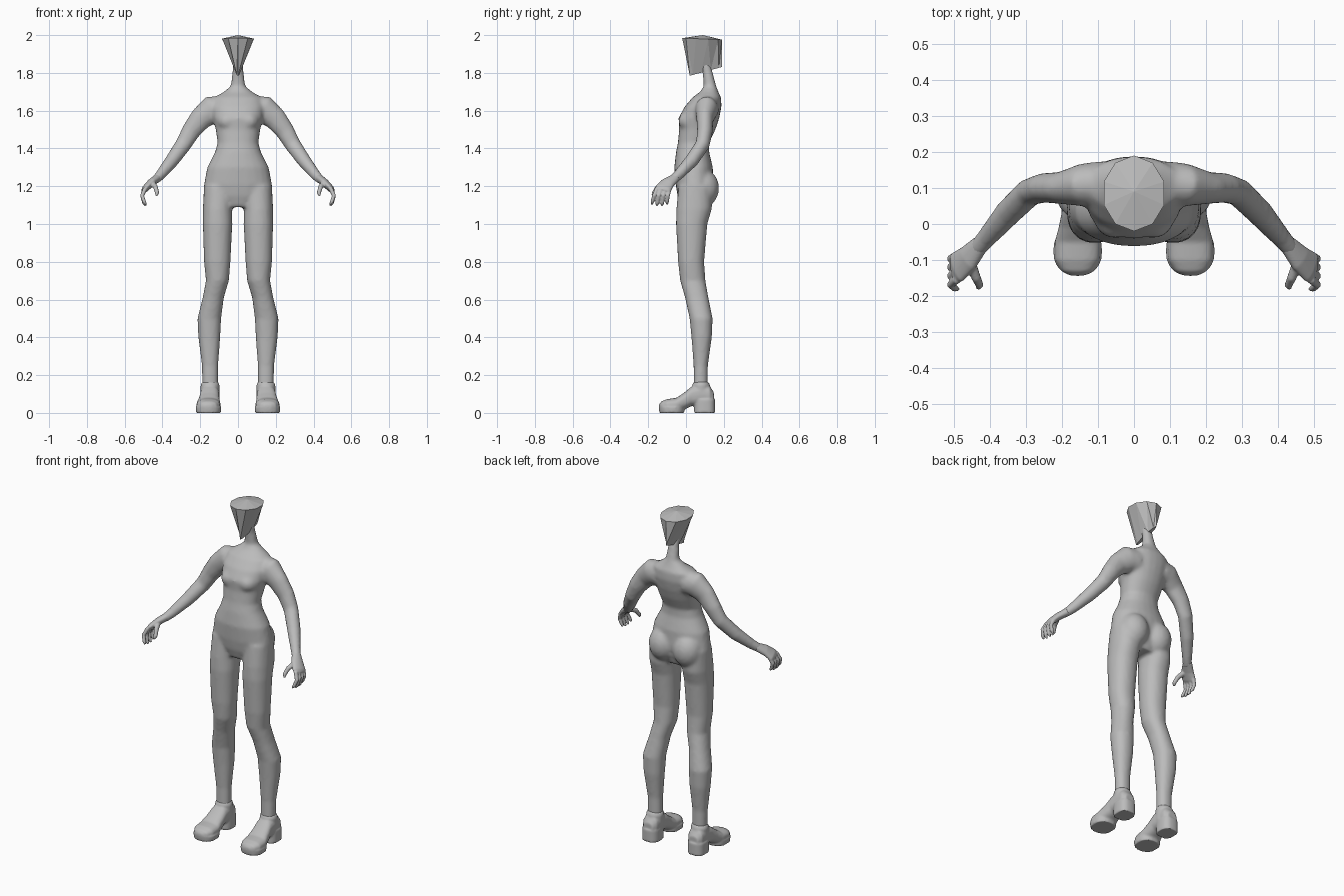
import bpy, bmesh, math
from mathutils import Vector

cube = bpy.data.objects.get("Cube")
if cube:
    bpy.data.objects.remove(cube, do_unlink=True)

X, Y, Z = Vector((1, 0, 0)), Vector((0, 1, 0)), Vector((0, 0, 1))

grey = bpy.data.materials.new("plain grey")
grey.use_nodes = True
colour = (0.5, 0.5, 0.5, 1)
grey.diffuse_color = colour
grey.node_tree.nodes["Principled BSDF"].inputs["Base Color"].default_value = colour


def tube(bm, rings, axis=None, ref=Y, power=2.0, sides=24):
    """Closed loft through rings of (x, y, z, radius, radius)."""
    centres = [Vector(r[:3]) for r in rings]
    loops = []
    for i, ring in enumerate(rings):
        t = axis or centres[min(i + 1, len(rings) - 1)] - centres[max(i - 1, 0)]
        t = t.normalized()
        u = ref.cross(t).normalized()
        v = t.cross(u)
        loop = []
        for k in range(sides):
            a = math.tau * k / sides
            c, s = math.cos(a), math.sin(a)
            c = math.copysign(abs(c) ** (2 / power), c)
            s = math.copysign(abs(s) ** (2 / power), s)
            loop.append(bm.verts.new(centres[i] + u * c * ring[3] + v * s * ring[4]))
        loops.append(loop)
    for lo, hi in zip(loops, loops[1:]):
        for k in range(sides):
            n = (k + 1) % sides
            bm.faces.new((lo[k], lo[n], hi[n], hi[k]))
    bm.faces.new(loops[0][::-1])
    bm.faces.new(loops[-1])


def ball(bm, centre, radii):
    made = bmesh.ops.create_uvsphere(bm, u_segments=24, v_segments=16, radius=1)
    for v in made["verts"]:
        v.co = Vector(centre) + Vector(a * b for a, b in zip(v.co, radii))


def flip(rings, side):
    return [(r[0] * side, *r[1:]) for r in rings]


def finish(bm, name, voxel=0, smooth=0):
    bmesh.ops.recalc_face_normals(bm, faces=bm.faces)
    mesh = bpy.data.meshes.new(name)
    bm.to_mesh(mesh)
    bm.free()
    mesh.materials.append(grey)
    obj = bpy.data.objects.new(name, mesh)
    bpy.context.collection.objects.link(obj)
    if voxel:
        # Fuse overlapping volumes into one soft skin
        fuse = obj.modifiers.new("fuse", "REMESH")
        fuse.mode = "VOXEL"
        fuse.voxel_size = voxel
        fuse.use_smooth_shade = True
        soften = obj.modifiers.new("soften", "SMOOTH")
        soften.factor = 0.5
        soften.iterations = smooth
    return obj


# Body: torso, neck, seat, legs and arms
torso = [(0, .045, 1.09, .09, .07), (0, .045, 1.15, .165, .09),
         (0, .045, 1.21, .18, .1), (0, .04, 1.3, .163, .102),
         (0, .035, 1.38, .122, .088), (0, .04, 1.43, .108, .083),
         (0, .06, 1.5, .118, .096), (0, .068, 1.56, .132, .108),
         (0, .09, 1.62, .14, .098), (0, .11, 1.67, .125, .076),
         (0, .123, 1.7, .075, .048), (0, .127, 1.73, .038, .033),
         (0, .115, 1.8, .03, .027), (0, .1, 1.86, .028, .026)]
leg = [(.1, .05, 1.2, .08, .09), (.108, .043, 1.08, .078, .094),
       (.108, .03, 1, .078, .083), (.11, .027, .8, .07, .069),
       (.109, .036, .7, .061, .067), (.131, .057, .61, .056, .062),
       (.152, .08, .5, .063, .061), (.152, .083, .4, .058, .054),
       (.148, .078, .25, .043, .038), (.147, .077, .08, .041, .037)]
arm = [(.08, .115, 1.61, .07, .06), (.14, .108, 1.605, .074, .06),
       (.2, .1, 1.555, .06, .045), (.25, .1, 1.49, .05, .041),
       (.29, .088, 1.42, .043, .038), (.35, .03, 1.335, .037, .037),
       (.41, -.04, 1.26, .028, .028), (.44, -.075, 1.23, .023, .026)]

body = bmesh.new()
tube(body, torso, axis=Z, power=2.2)
for side in (-1, 1):
    tube(body, flip(leg, side), axis=-Z, power=2.2)
    tube(body, flip(arm, side))
    ball(body, (side * .08, .09, 1.19), (.085, .085, .1))
    ball(body, (side * .055, .03, 1.545), (.06, .07, .055))
finish(body, "body", .01, 6)

# Hands: palm, four curled fingers and a thumb
palm = [(.425, -.055, 1.245, .022, .025), (.46, -.095, 1.218, .021, .037),
        (.49, -.12, 1.188, .018, .044), (.5, -.125, 1.175, .012, .04)]
thumb = [(.455, -.105, 1.218, .016, .016), (.437, -.15, 1.195, .013, .013),
         (.428, -.17, 1.165, .011, .011), (.432, -.178, 1.15, .006, .006)]
for side, name in ((-1, "right_hand"), (1, "left_hand")):
    hand = bmesh.new()
    tube(hand, flip(palm, side))
    tube(hand, flip(thumb, side), sides=12)
    for i in range(4):
        drop = .008 if i in (1, 2) else 0
        finger = [(.49, -.153 + .022 * i, 1.19, .012, .012),
                  (.508, -.168 + .024 * i, 1.15, .011, .011),
                  (.497, -.178 + .026 * i, 1.118 - drop, .01, .01),
                  (.488, -.181 + .027 * i, 1.105 - drop, .006, .006)]
        tube(hand, flip(finger, side), sides=12)
    finish(hand, name, .004, 3)

# Shoes: rounded upper, ankle collar, heel block and front sole
upper = [(.15, .147, .075, .03, .035), (.15, .125, .09, .047, .052),
         (.149, .08, .098, .05, .06), (.15, .03, .088, .051, .052),
         (.153, -.01, .062, .056, .045), (.156, -.05, .042, .064, .038),
         (.157, -.1, .038, .062, .035), (.157, -.13, .034, .045, .027),
         (.157, -.143, .03, .02, .015)]
collar = [(.148, .08, .08, .05, .05), (.148, .08, .148, .05, .047),
          (.147, .08, .165, .042, .038)]
heel = [(.151, .098, 0, .052, .056), (.151, .098, .07, .052, .056)]
sole = [(.156, -.075, 0, .066, .066), (.156, -.075, .03, .068, .069)]
for side, name in ((-1, "right_shoe"), (1, "left_shoe")):
    shoe = bmesh.new()
    tube(shoe, flip(upper, side), axis=-Y, ref=Z, power=2.5)
    tube(shoe, flip(collar, side), axis=Z)
    tube(shoe, flip(heel, side), axis=Z, power=2.6)
    tube(shoe, flip(sole, side), axis=Z, power=2.3)
    finish(shoe, name, .006, 2)

# Head: faceted wedge, broad crown narrowing to a thin lower edge
head = bmesh.new()
count = 10
crown, jaw = [], []
for k in range(count):
    a = math.tau * k / count
    across, along = math.sin(a), -math.cos(a)
    crown.append(head.verts.new((.088 * across, .085 + .105 * along, 1.98 - .004 * along)))
    jaw.append(head.verts.new((.012 * across, .105 + .085 * along, 1.808 + .023 * along)))
peak = head.verts.new((0, .09, 2))
for k in range(count):
    n = (k + 1) % count
    head.faces.new((jaw[k], jaw[n], crown[n]))
    head.faces.new((jaw[k], crown[n], crown[k]))
    head.faces.new((crown[k], crown[n], peak))
head.faces.new(jaw)
finish(head, "head")
